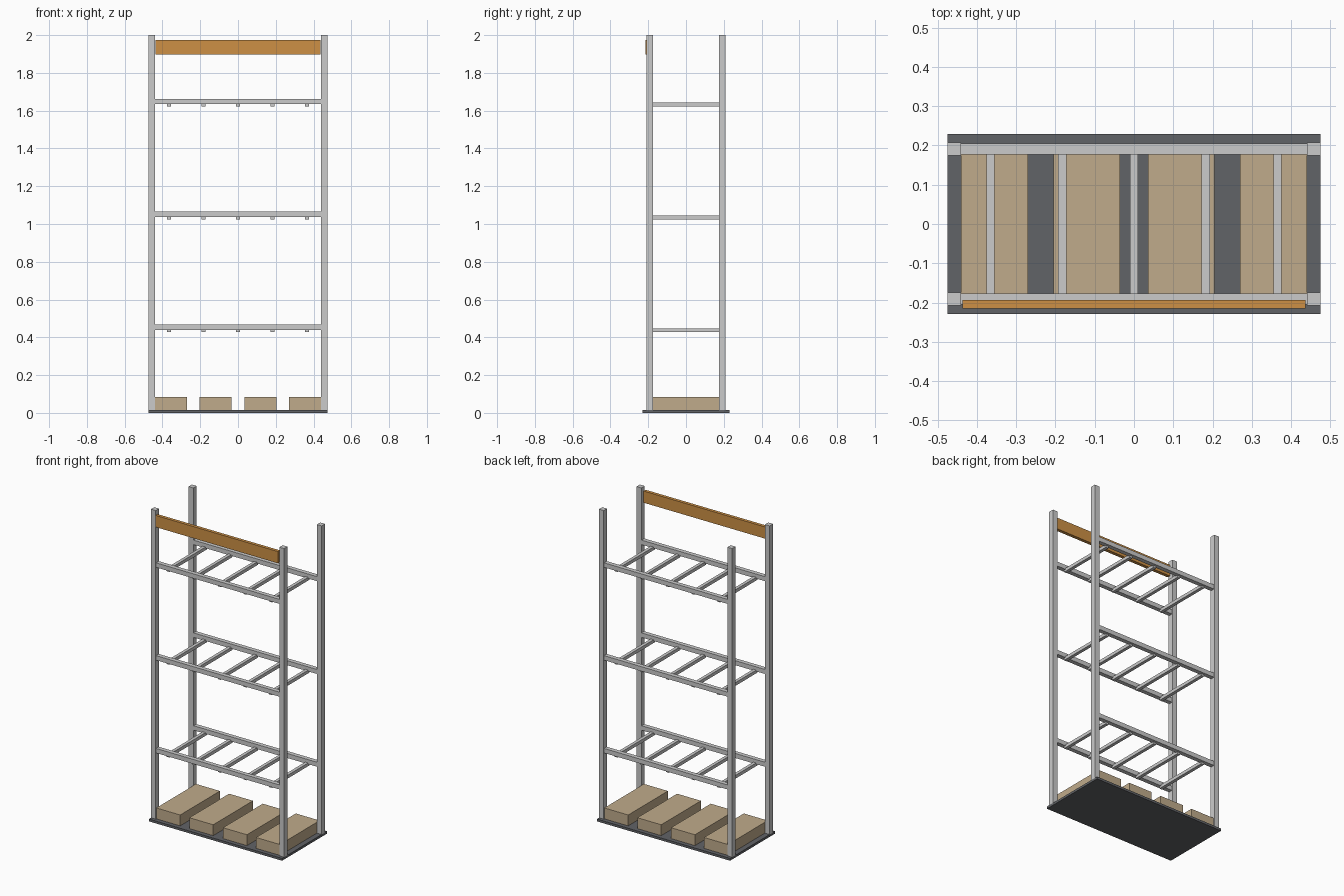
import bpy

if "Cube" in bpy.data.objects:
    bpy.data.objects.remove(bpy.data.objects["Cube"])

def material(name, rgb):
    m = bpy.data.materials.new(name)
    m.diffuse_color = (*rgb, 1)
    m.use_nodes = True
    m.node_tree.nodes["Principled BSDF"].inputs["Base Color"].default_value = m.diffuse_color
    return m

kraft = material("cardboard", (0.53, 0.41, 0.26))
orange = material("orange", (0.61, 0.28, 0.06))
dark = material("dark_grey", (0.12, 0.125, 0.135))

def box(name, x, y, z, mat=None):
    """Box from (min, max) ranges on each axis."""
    bpy.ops.mesh.primitive_cube_add(size=1, location=[sum(r) / 2 for r in (x, y, z)])
    ob = bpy.context.object
    ob.name = name
    ob.scale = [r[1] - r[0] for r in (x, y, z)]
    bpy.ops.object.transform_apply(location=False, rotation=False, scale=True)
    if mat:
        ob.data.materials.append(mat)
    return ob

def around(c, width):
    return (c - width / 2, c + width / 2)

# Floor plate
box("base_plate", (-0.474, 0.474), (-0.229, 0.229), (0, 0.015), dark)

# Four corner posts
for sx, side in ((-1, "left"), (1, "right")):
    for sy, face in ((-1, "front"), (1, "back")):
        box(f"{face}_{side}_post", around(sx * 0.457, 0.034),
            around(sy * 0.191, 0.034), (0.015, 2.0))

# Shelf levels: two long rails with cross bars tucked under them
for level, z in enumerate((0.44, 1.037, 1.634), 1):
    for sy, face in ((-1, "front"), (1, "back")):
        box(f"{face}_rail_{level}", (-0.44, 0.44), around(sy * 0.191, 0.028), (z, z + 0.029))
    for i in range(-2, 3):
        box(f"cross_bar_{level}_{i + 3}", around(i * 0.1825, 0.021),
            (-0.19, 0.19), (z - 0.013, z + 0.008))

# Header board on the front
box("header_board", (-0.437, 0.437), (-0.215, -0.194), (1.898, 1.973), orange)

# Cartons on the floor plate
for i, x in enumerate((-0.355, -0.12, 0.12, 0.355), 1):
    box(f"carton_{i}", around(x, 0.17), (-0.202, 0.202), (0.015, 0.085), kraft)
